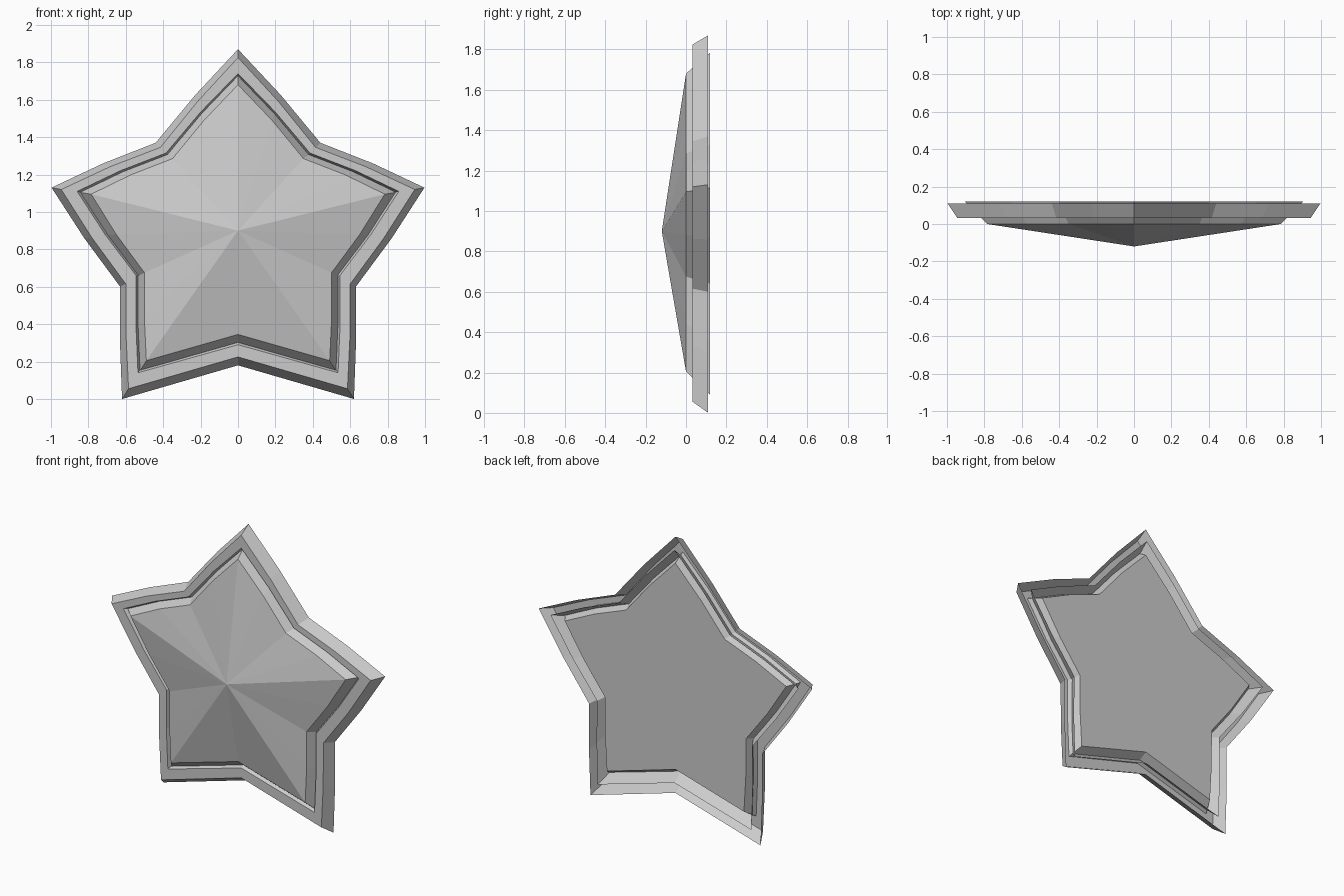
import bpy, bmesh
from mathutils import Vector

if "Cube" in bpy.data.objects:
    bpy.data.objects.remove(bpy.data.objects["Cube"])

# Each ring: depth y, then right half of a star outline from top tip to bottom notch
FRAME_BACK = (0.11, [(0, 1.87), (.44, 1.37), (.997, 1.13), (.63, .60), (.62, .0), (0, .18)])
FRAME_FRONT = (0.033, [(0, 1.825), (.415, 1.345), (.945, 1.12), (.6, .615), (.585, .055), (0, .225)])
FRAME_INNER = (0.033, [(0, 1.74), (.385, 1.315), (.86, 1.11), (.545, .66), (.535, .14), (0, .29)])
BACK_PANEL = (0.11, [(0, 1.695), (.36, 1.29), (.808, 1.098), (.515, .675), (.5, .19), (0, .335)])
BODY_RIM = (0.0, [(0, 1.68), (.35, 1.285), (.785, 1.095), (.5, .675), (.49, .205), (0, .345)])
BODY_BACK = (0.12, [(0, 1.785), (.405, 1.33), (.905, 1.115), (.565, .64), (.56, .09), (0, .25)])
BULGE = (.01, .01, .01, .006, 0)   # slight outward bend at the middle of each edge


def ring(bm, spec):
    """Mirror a half outline (with edge midpoints) into a closed star."""
    y, pts = spec
    half = []
    for a, b, k in zip(pts, pts[1:], BULGE):
        a, b = Vector(a), Vector(b)
        d = (b - a).normalized()
        half += [a, (a + b) / 2 + Vector((-d.y, d.x)) * k]
    half.append(Vector(pts[-1]))
    full = [(p.x, p.y) for p in half] + [(-p.x, p.y) for p in reversed(half[1:-1])]
    return [bm.verts.new((x, y, z)) for x, z in full]


def bridge(bm, a, b):
    n = len(a)
    for i in range(n):
        j = (i + 1) % n
        bm.faces.new((a[i], a[j], b[j], b[i]))


def finish(bm, name):
    bmesh.ops.recalc_face_normals(bm, faces=bm.faces)
    me = bpy.data.meshes.new(name)
    bm.to_mesh(me)
    bm.free()
    ob = bpy.data.objects.new(name, me)
    bpy.context.collection.objects.link(ob)


# Star frame: raised border, hollow behind, with the flat back panel
bm = bmesh.new()
rings = [ring(bm, s) for s in (FRAME_BACK, FRAME_FRONT, FRAME_INNER, BACK_PANEL)]
for a, b in zip(rings, rings[1:]):
    bridge(bm, a, b)
bm.faces.new(rings[-1])
finish(bm, "star_frame")

# Star body: faceted front and flared side
bm = bmesh.new()
rim, back = ring(bm, BODY_RIM), ring(bm, BODY_BACK)
apex = bm.verts.new((0, -0.12, 0.9))
for i in range(len(rim)):
    bm.faces.new((rim[i], rim[(i + 1) % len(rim)], apex))
bridge(bm, rim, back)
finish(bm, "star_body")
